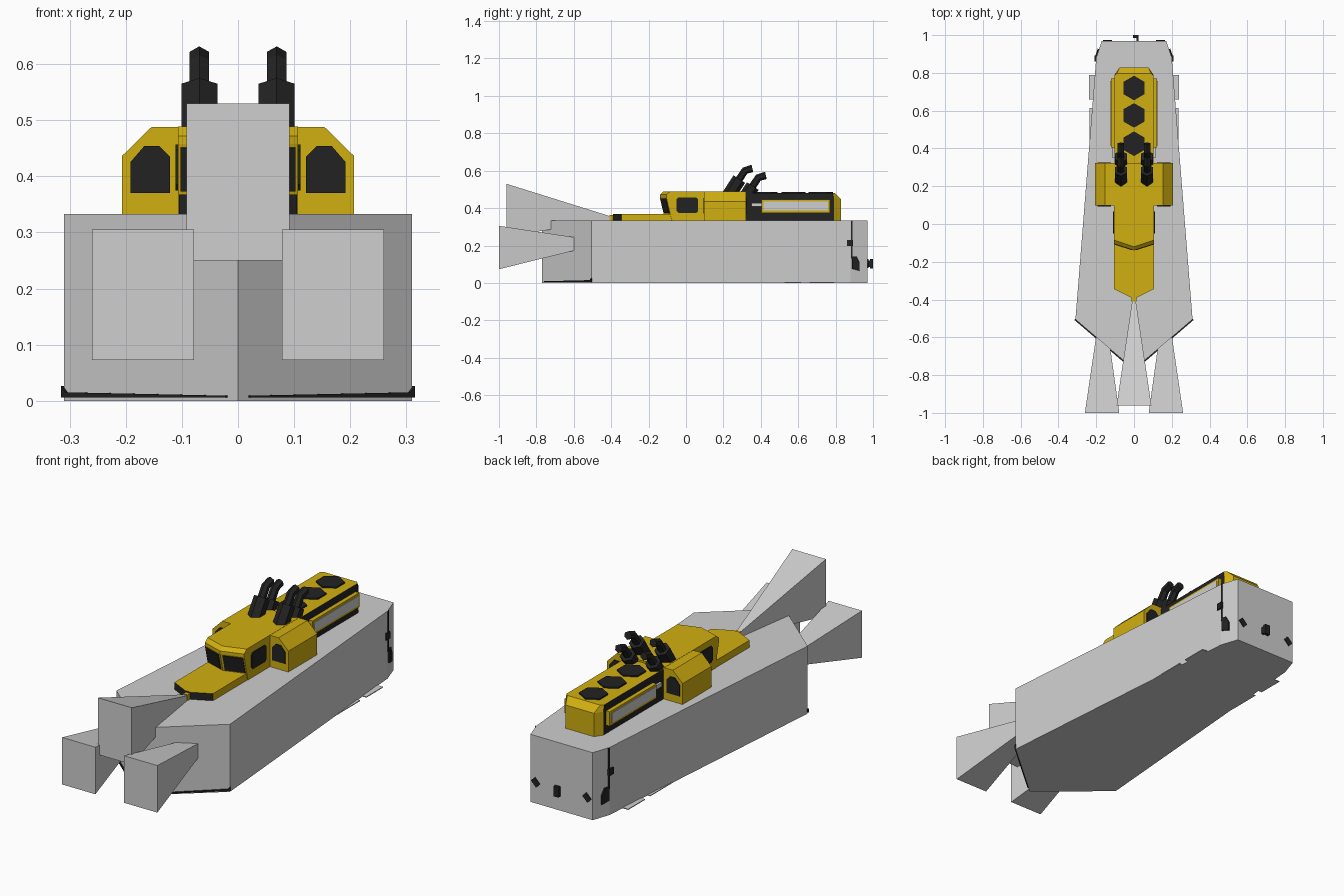
import bpy, bmesh, math
from mathutils import Vector

if "Cube" in bpy.data.objects:
    bpy.data.objects.remove(bpy.data.objects["Cube"])


def material(name, rgb):
    m = bpy.data.materials.new(name)
    m.diffuse_color = (*rgb, 1)
    m.use_nodes = True
    m.node_tree.nodes["Principled BSDF"].inputs["Base Color"].default_value = m.diffuse_color
    return m


GREY = material("light_grey", (0.62, 0.62, 0.62))
YELLOW = material("yellow", (0.64, 0.43, 0.005))
BLACK = material("black", (0.016, 0.016, 0.016))


def build(name, rings, mat, mat2=None, rule=None):
    """Skin a stack of equal-length rings, cap both ends; rule(normal) picks mat2."""
    bm = bmesh.new()
    loops = [[bm.verts.new(p) for p in r] for r in rings]
    n = len(loops[0])
    for a, b in zip(loops, loops[1:]):
        for i in range(n):
            j = (i + 1) % n
            bm.faces.new((a[i], a[j], b[j], b[i]))
    bm.faces.new(loops[0][::-1])
    bm.faces.new(loops[-1])
    bmesh.ops.recalc_face_normals(bm, faces=bm.faces)
    bm.normal_update()
    if rule:
        for f in bm.faces:
            f.material_index = int(rule(f.normal))
    me = bpy.data.meshes.new(name)
    bm.to_mesh(me)
    bm.free()
    me.materials.append(mat)
    if mat2:
        me.materials.append(mat2)
    ob = bpy.data.objects.new(name, me)
    bpy.context.collection.objects.link(ob)
    return ob


def sym(half):
    """Mirror a half outline (x >= 0) over x = 0."""
    return half + [(-x, y) for x, y in reversed(half) if x > 0]


def loft_z(name, levels, mat, mat2=None, rule=None):
    return build(name, [[(x, y, z) for x, y in sym(o)] for o, z in levels], mat, mat2, rule)


def box(name, x0, x1, y0, y1, z0, z1, mat):
    return build(name, [[(x0, y0, z), (x1, y0, z), (x1, y1, z), (x0, y1, z)] for z in (z0, z1)], mat)


def plate(name, pts, mat, t=0.008):
    """Thin plate centred on a flat polygon."""
    p = [Vector(q) for q in pts]
    n = (p[1] - p[0]).cross(p[2] - p[0]).normalized() * t / 2
    return build(name, [[q - n for q in p], [q + n for q in p]], mat)


def frustum(name, ends, mat):
    """Square frustum along y; ends = (y, x0, x1, z0, z1)."""
    return build(name, [[(a, y, c), (b, y, c), (b, y, d), (a, y, d)] for y, a, b, c, d in ends], mat)


# Hull
loft_z("hull", [([(0, -0.77), (0.31, -0.505), (0.20, 0.88), (0.17, 0.97)], z) for z in (0, 0.333)], GREY)

# Headlight beams
frustum("centre_beam", [(-0.96, -0.092, 0.092, 0.25, 0.53), (-0.41, -0.01, 0.01, 0.332, 0.358)], GREY)
for s in (1, -1):
    frustum("side_beam", [(-1, s * 0.078, s * 0.26, 0.073, 0.305),
                          (-0.59, s * 0.135, s * 0.2, 0.175, 0.243)], GREY)

# Hood with black nose and lamp
loft_z("hood", [([(0.105, 0.12), (0.105, -0.345), (0.015, -0.39)], z) for z in (0.32, 0.368)],
       YELLOW, BLACK, lambda n: n.y < -0.3)
box("nose_lamp", -0.012, 0.012, -0.41, -0.38, 0.33, 0.362, YELLOW)


# Cab with V-shaped windscreen and bevelled brow
def cab_outline(tip):
    return [(0, tip), (0.107, tip + 0.035), (0.107, 0.32)]


loft_z("cab", [(cab_outline(-0.11), 0.33), (cab_outline(-0.14), 0.458),
               (cab_outline(-0.14), 0.472), (cab_outline(-0.12), 0.489)], YELLOW)


def screen_point(s, u, v):
    return (s * 0.107 * u, -0.11 - 0.03 * v + 0.035 * u, 0.33 + 0.128 * v)


for s in (1, -1):
    plate("windscreen", [screen_point(s, u, v) for u, v in
                         ((0.1, 0.34), (0.95, 0.34), (0.95, 0.95), (0.1, 0.95))], BLACK)
    plate("cab_side_window", [(s * 0.107, y, z) for y, z in
                              ((-0.05, 0.385), (-0.04, 0.375), (0.055, 0.375), (0.065, 0.385),
                               (0.065, 0.447), (0.055, 0.457), (-0.04, 0.457), (-0.05, 0.447))], BLACK)
    # Side pods with front and rear grilles
    pod = [(0.09, 0.33), (0.207, 0.33), (0.207, 0.436), (0.154, 0.488), (0.09, 0.488)]
    build("side_pod", [[(s * x, y, z) for x, z in pod] for y in (0.097, 0.322)], YELLOW)
    grille = [(0.121, 0.37), (0.192, 0.37), (0.192, 0.425), (0.167, 0.454), (0.14, 0.454), (0.121, 0.435)]
    for y in (0.097, 0.322):
        plate("pod_grille", [(s * x, y, z) for x, z in grille], BLACK)


# Engine housing: yellow roof and rear, black sides
def engine_outline(y, rear, w):
    return [(0.103, 0.3), (0.103, y), (w, rear)]


loft_z("engine_housing", [(engine_outline(0.79, 0.828, 0.077), 0.33),
                          (engine_outline(0.79, 0.828, 0.077), 0.448),
                          (engine_outline(0.785, 0.797, 0.09), 0.48)],
       YELLOW, BLACK, lambda n: abs(n.x) > 0.95)
for s in (1, -1):
    box("side_panel_frame", s * 0.10, s * 0.123, 0.405, 0.77, 0.374, 0.445, YELLOW)
    box("side_panel_inset", s * 0.11, s * 0.126, 0.415, 0.758, 0.386, 0.434, GREY)
    box("side_pipe", s * 0.10, s * 0.114, 0.35, 0.405, 0.408, 0.428, GREY)

# Hexagonal roof fans
for y in (0.72, 0.575, 0.425):
    build("roof_fan", [[(0.065 * math.sin(k * math.pi / 3), y + 0.065 * math.cos(k * math.pi / 3), z)
                        for k in range(6)] for z in (0.475, 0.487)], BLACK)

# Exhaust stacks: thick silencer, thin bent outlet (y, z, radius, tilt)
stack = [(0.23, 0.47, 0.037, 57), (0.285, 0.555, 0.037, 57), (0.285, 0.555, 0.02, 57),
         (0.315, 0.60, 0.02, 38), (0.355, 0.612, 0.02, 12)]
for s in (1, -1):
    for dy, dz in ((0, 0), (0.072, -0.037)):
        rings = []
        for y, z, r, tilt in stack:
            t = math.radians(tilt)
            ring = []
            for k in range(6):
                a = k * math.pi / 3
                up = r * math.cos(a)
                ring.append((s * 0.069 + r * math.sin(a), y + dy - up * math.sin(t), z + dz + up * math.cos(t)))
            rings.append(ring)
        build("exhaust_stack", rings, BLACK)

for s in (1, -1):
    # Bow rubbing strip near the keel
    plate("bow_strip", [(s * x, y, z) for x, y, z in
                        ((0.313, -0.505, 0.006), (0.02, -0.756, 0.006), (0.02, -0.756, 0.009),
                         (0.305, -0.512, 0.015), (0.313, -0.505, 0.026))], BLACK)
    # Thin bottom plates showing past the hull sides
    box("rear_bottom_plate", s * 0.15, s * 0.238, 0.66, 0.79, 0, 0.004, GREY)
    box("mid_bottom_plate", s * 0.15, s * 0.236, 0.35, 0.615, 0, 0.004, GREY)
    # Stern corner fittings
    box("corner_rod", s * 0.19, s * 0.202, 0.882, 0.89, 0.13, 0.333, BLACK)
    box("corner_clamp", s * 0.19, s * 0.208, 0.86, 0.892, 0.197, 0.23, BLACK)
    plate("corner_bracket", [(s * x, y, z) for x, y, z in
                             ((0.1985, 0.888, 0.075), (0.186, 0.926, 0.065), (0.186, 0.926, 0.11),
                              (0.191, 0.91, 0.142), (0.1985, 0.888, 0.142))], BLACK, 0.014)
    # Stern lamps
    plate("stern_lamp", [(s * 0.14 + dx, 0.971, 0.105 + dz) for dx, dz in
                         ((0.024, 0.004), (0.004, 0.024), (-0.024, -0.004), (-0.004, -0.024))], BLACK)

# Tow hook
box("tow_hook", -0.004, 0.024, 0.985, 1.0, 0.078, 0.128, BLACK)
box("tow_hook_shank", 0.012, 0.024, 0.965, 0.99, 0.085, 0.12, BLACK)
